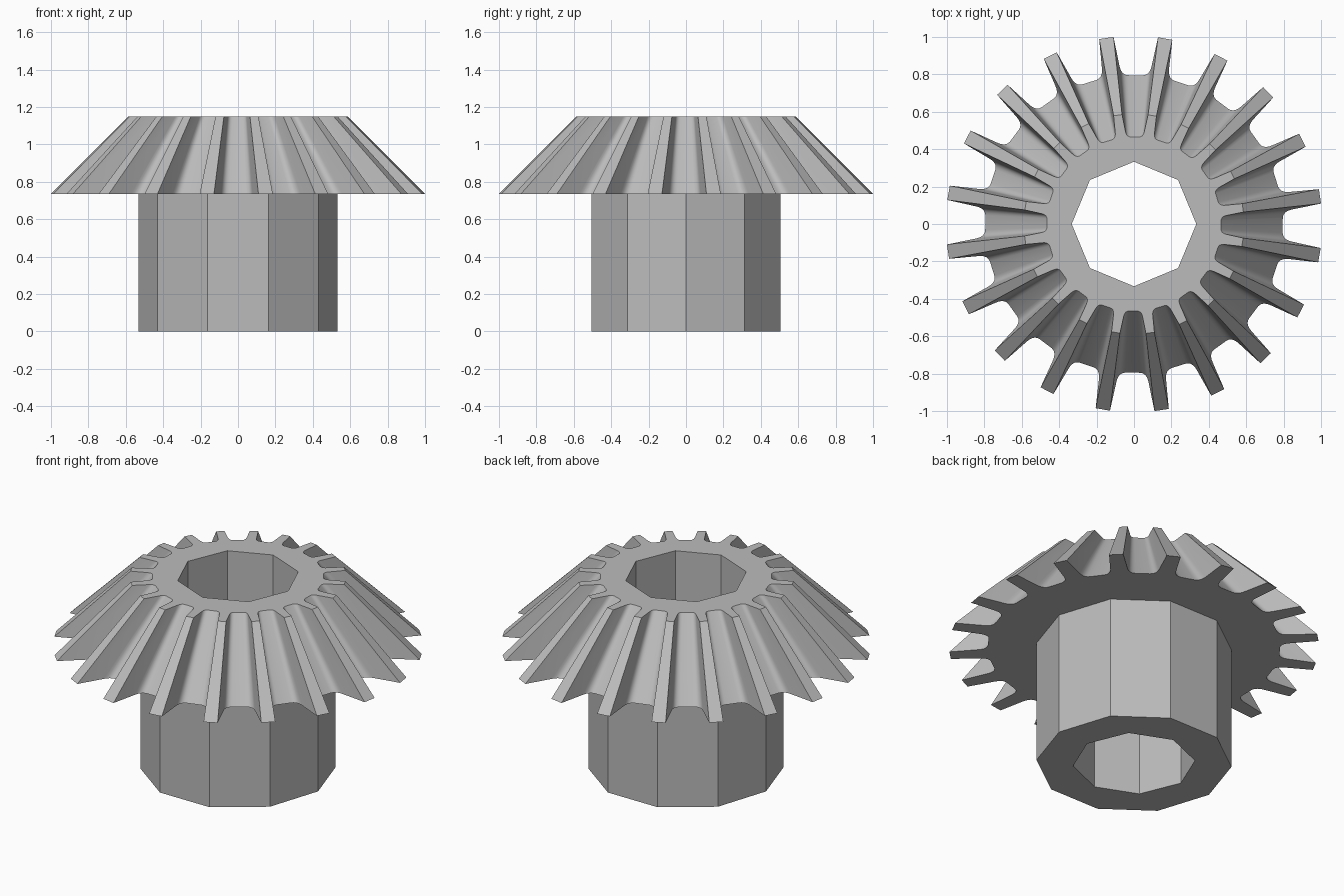
import bpy
import bmesh
from math import sin, cos, pi, radians
from mathutils import Vector

cube = bpy.data.objects.get("Cube")
if cube:
    bpy.data.objects.remove(cube, do_unlink=True)

TEETH = 20
BASE_Z, TOP_Z = 0.735, 1.15
TAPER = 0.585          # size of the small end relative to the large end
TURN = radians(-0.55)

steel = bpy.data.materials.new("plain_grey")
steel.use_nodes = True
grey = (0.5, 0.5, 0.5, 1)
steel.diffuse_color = grey
steel.node_tree.nodes["Principled BSDF"].inputs["Base Color"].default_value = grey


def polygon(sides, radius):
    return [Vector((radius * cos(2 * pi * i / sides), radius * sin(2 * pi * i / sides)))
            for i in range(sides)]


def gear_outline():
    """One gap between teeth (pointing along +x), repeated around the axis."""
    tip = Vector((0.999, 0.119))
    wall, corner, root = Vector((0.845, 0.086)), Vector((0.797, 0.076)), Vector((0.795, 0.04))
    steps = 5
    half = [root.lerp(corner, t).lerp(corner.lerp(wall, t), t)
            for t in (i / steps for i in range(steps + 1))] + [tip]
    gap = [Vector((p.x, -p.y)) for p in reversed(half)] + half
    points = []
    for i in range(TEETH):
        a = TURN + 2 * pi * i / TEETH
        points += [Vector((p.x * cos(a) - p.y * sin(a), p.x * sin(a) + p.y * cos(a)))
                   for p in gap]
    return points


bm = bmesh.new()


def loop(points, z, scale=1.0):
    verts = [bm.verts.new((p.x * scale, p.y * scale, z)) for p in points]
    for a, b in zip(verts, verts[1:] + verts[:1]):
        bm.edges.new((a, b))
    return verts


def skin(low, high):
    n = len(low)
    for i in range(n):
        j = (i + 1) % n
        bm.faces.new((low[i], low[j], high[j], high[i]))


def cap(outer, inner):
    edges = [bm.edges.get((ring[i - 1], ring[i]))
             for ring in (outer, inner) for i in range(len(ring))]
    bmesh.ops.triangle_fill(bm, edges=edges, use_beauty=True, use_dissolve=False)


# Tapered toothed crown
outline = gear_outline()
teeth_low = loop(outline, BASE_Z)
teeth_high = loop(outline, TOP_Z, TAPER)
skin(teeth_low, teeth_high)

# Ten-sided hub below the crown
hub_low = loop(polygon(10, 0.532), 0)
hub_high = loop(polygon(10, 0.532), BASE_Z)
skin(hub_low, hub_high)

# Eight-sided bore through everything
bore_low = loop(polygon(8, 0.333), 0)
bore_high = loop(polygon(8, 0.333), TOP_Z)
skin(bore_low, bore_high)

# Flat end faces and the underside of the crown
cap(teeth_high, bore_high)
cap(teeth_low, hub_high)
cap(hub_low, bore_low)

bmesh.ops.recalc_face_normals(bm, faces=bm.faces[:])
mesh = bpy.data.meshes.new("bevel_gear")
bm.to_mesh(mesh)
bm.free()
mesh.materials.append(steel)
gear = bpy.data.objects.new("bevel_gear", mesh)
bpy.context.collection.objects.link(gear)

# Smooth only the rounded tooth roots
bpy.ops.object.select_all(action="DESELECT")
gear.select_set(True)
bpy.context.view_layer.objects.active = gear
bpy.ops.object.shade_smooth_by_angle(angle=radians(30))
